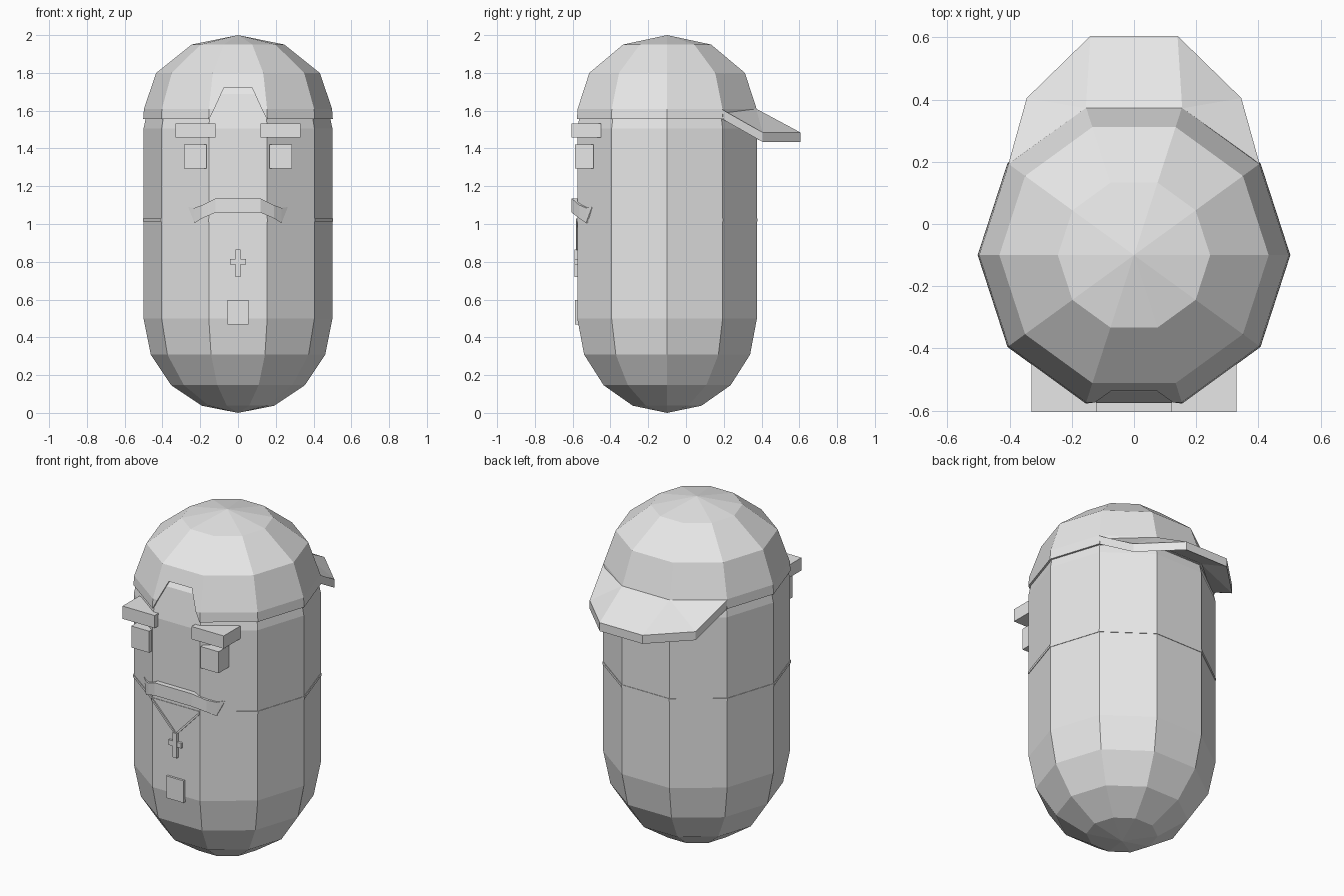
import bpy, bmesh, math
from mathutils import Vector

cube = bpy.data.objects.get("Cube")
if cube:
    bpy.data.objects.remove(cube, do_unlink=True)

SIDES, CENTRE_Y = 10, -0.1

grey = bpy.data.materials.new("plain light grey")
grey.use_nodes = True
grey.diffuse_color = (0.8, 0.8, 0.8, 1)
grey.node_tree.nodes["Principled BSDF"].inputs["Base Color"].default_value = (0.8, 0.8, 0.8, 1)


def finish(name, bm):
    bmesh.ops.recalc_face_normals(bm, faces=bm.faces)
    mesh = bpy.data.meshes.new(name)
    bm.to_mesh(mesh)
    bm.free()
    mesh.materials.append(grey)
    obj = bpy.data.objects.new(name, mesh)
    bpy.context.collection.objects.link(obj)
    return obj


def lathe(name, profile):
    """Spin (radius, z) points into a ten-sided solid; ends lie on the axis."""
    bm = bmesh.new()
    rings = []
    for r, z in profile:
        count = SIDES if r else 1
        turns = [2 * math.pi * i / SIDES for i in range(count)]
        rings.append([bm.verts.new((r * math.cos(a), CENTRE_Y + r * math.sin(a), z)) for a in turns])
    for low, high in zip(rings, rings[1:]):
        for i in range(SIDES):
            j = (i + 1) % SIDES
            quad = [low[i % len(low)], low[j % len(low)], high[j % len(high)], high[i % len(high)]]
            bm.faces.new(list(dict.fromkeys(quad)))
    return finish(name, bm)


def box(name, x, y, z):
    bm = bmesh.new()
    bmesh.ops.create_cube(bm, size=1)
    for v in bm.verts:
        v.co = [lo + (c + 0.5) * (hi - lo) for c, (lo, hi) in zip(v.co, (x, y, z))]
    return finish(name, bm)


def loft(name, sections):
    """Join equal-sized cross-sections and cap both ends."""
    bm = bmesh.new()
    loops = [[bm.verts.new(p) for p in s] for s in sections]
    n = len(loops[0])
    for a, b in zip(loops, loops[1:]):
        for i in range(n):
            j = (i + 1) % n
            bm.faces.new((a[i], a[j], b[j], b[i]))
    bm.faces.new(loops[0])
    bm.faces.new(loops[-1])
    return finish(name, bm)


# Capsule body
arc = [(0.5 * math.sin(k * math.pi / 8), 0.5 * math.cos(k * math.pi / 8)) for k in range(1, 5)]
body = [(0, 0)] + [(r, 0.5 - h) for r, h in arc]
body += [(r, 1.505 + h * 0.96) for r, h in reversed(arc)] + [(0, 1.985)]
lathe("body", body)

# Cap crown: thin shell with an opening at the front
outer = [(0, 2.0), (0.245, 1.95), (0.433, 1.8), (0.498, 1.61), (0.502, 1.555)]
inner = [(max(r - 0.012, 0), z - 0.012 if r < 0.49 else z) for r, z in reversed(outer)]
crown = lathe("cap_crown", outer + inner)
opening = [(-0.155, 1.54), (-0.15, 1.56), (-0.125, 1.61), (-0.075, 1.72)]
opening += [(-x, z) for x, z in reversed(opening)]
cutter = loft("cap_opening_cutter", [[(x, y, z) for x, z in opening] for y in (-0.8, -0.4)])
cut = crown.modifiers.new("opening", "BOOLEAN")
cut.operation = "DIFFERENCE"
cut.object = cutter
cut.solver = "EXACT"
cutter.hide_render = True
cutter.hide_viewport = True
cutter.display_type = "WIRE"
bpy.context.view_layer.update()
cut_mesh = bpy.data.meshes.new_from_object(crown.evaluated_get(bpy.context.evaluated_depsgraph_get()))
crown.modifiers.clear()
crown.data = cut_mesh
bpy.data.objects.remove(cutter, do_unlink=True)

# Cap brim, pointing backwards: sections run from one side to the other
half = [((0.404, 0.193), (0.404, 0.193), 1.605, 1.605),
        ((0.155, 0.372), (0.345, 0.405), 1.61, 1.485),
        ((0.155, 0.372), (0.14, 0.605), 1.61, 1.485)]
sections = []
for sign, rows in ((1, half), (-1, half[::-1])):
    for (ix, iy), (ox, oy), iz, oz in rows:
        if ox == ix:
            ix, iy = ix - 0.02, iy - 0.01
        sections.append([(sign * ix, iy, iz), (sign * ox, oy, oz),
                         (sign * ox, oy, oz - 0.05), (sign * ix, iy, iz - 0.05)])
brim = loft("cap_brim", sections)
bm = bmesh.new()
bm.from_mesh(brim.data)
bmesh.ops.remove_doubles(bm, verts=bm.verts, dist=0.0005)
bm.to_mesh(brim.data)
bm.free()

# Eyes and eyebrows
for side, sign in (("left", 1), ("right", -1)):
    box(side + "_eyebrow", sorted((sign * 0.12, sign * 0.33)), (-0.605, -0.45), (1.457, 1.532))
    box(side + "_eye", sorted((sign * 0.168, sign * 0.285)), (-0.588, -0.49), (1.293, 1.42))

# Moustache wrapping round the face: x, front y, top z, bottom z
wing = [(0.262, -0.5, 1.09, 1.085), (0.23, -0.53, 1.085, 1.005),
        (0.19, -0.565, 1.1, 1.03), (0.12, -0.605, 1.135, 1.06)]
stations = wing + [(-x, y, t, b) for x, y, t, b in reversed(wing)]
loft("moustache", [[(x, y, t), (x, y, b), (x, y + 0.05, b), (x, y + 0.05, t)]
                   for x, y, t, b in stations])

# Necklace: band, two hanging chains and a cross
lathe("necklace_band", [(0, 1.012), (0.503, 1.012), (0.503, 1.028), (0, 1.028)])
for side, sign in (("left", 1), ("right", -1)):
    ends = [(0, 0.855), (sign * 0.155, 1.02)]
    loft(side + "_chain", [[(x, y, z + d) for y, d in ((-0.583, -0.008), (-0.583, 0.008),
                                                       (-0.57, 0.008), (-0.57, -0.008))]
                           for x, z in ends])
box("cross_upright", (-0.014, 0.014), (-0.591, -0.57), (0.72, 0.865))
box("cross_arms", (-0.042, 0.042), (-0.59, -0.57), (0.785, 0.815))

# Square belly patch
box("belly_patch", (-0.056, 0.056), (-0.588, -0.56), (0.467, 0.597))
